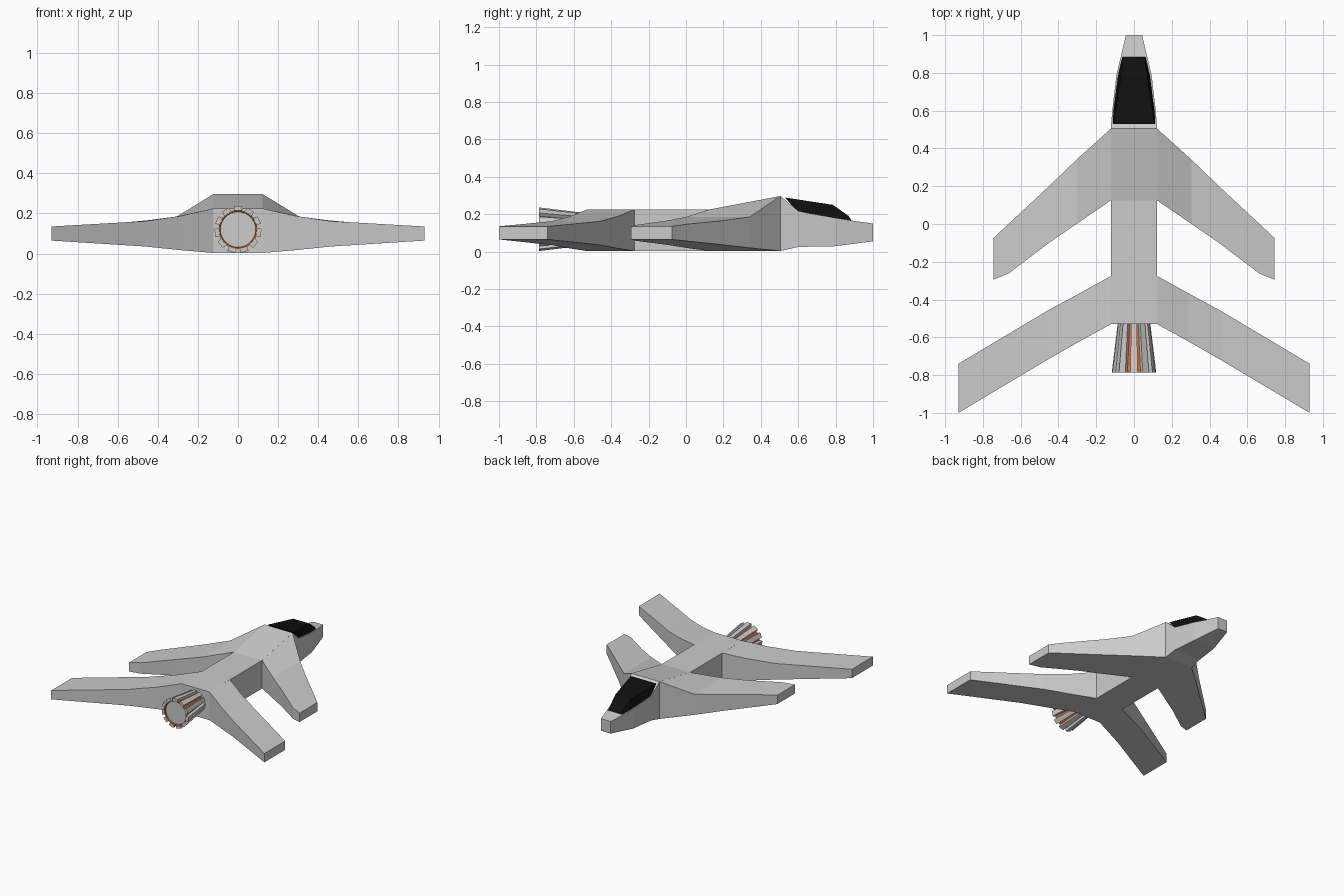
import bpy, bmesh
from math import pi, cos, sin

if "Cube" in bpy.data.objects:
    bpy.data.objects.remove(bpy.data.objects["Cube"])


def make_object(name, bm, colour=None):
    bmesh.ops.recalc_face_normals(bm, faces=bm.faces)
    mesh = bpy.data.meshes.new(name)
    bm.to_mesh(mesh)
    bm.free()
    obj = bpy.data.objects.new(name, mesh)
    bpy.context.collection.objects.link(obj)
    if colour:
        mat = bpy.data.materials.new(name + "_paint")
        mat.diffuse_color = (*colour, 1)
        mat.use_nodes = True
        mat.node_tree.nodes["Principled BSDF"].inputs["Base Color"].default_value = mat.diffuse_color
        mesh.materials.append(mat)
    return obj


def loft(bm, sections):
    """Skin equal-length closed sections and cap both ends."""
    rings = [[bm.verts.new(p) for p in s] for s in sections]
    n = len(rings[0])
    for a, b in zip(rings, rings[1:]):
        for i in range(n):
            j = (i + 1) % n
            bm.faces.new((a[i], a[j], b[j], b[i]))
    bm.faces.new(rings[0])
    bm.faces.new(rings[-1])


def wing(name, stations):
    # station: x, leading y, trailing y, bottom z, top z leading, top z trailing
    bm = bmesh.new()
    loft(bm, [[(x, yl, zb), (x, yt, zb), (x, yt, ztt), (x, yl, ztl)]
              for x, yl, yt, zb, ztl, ztt in stations])
    obj = make_object(name, bm)
    obj.modifiers.new("mirror", 'MIRROR')
    return obj


# Fuselage with nose: y, half width, bottom z, top z
bm = bmesh.new()
loft(bm, [[(-w, y, b), (w, y, b), (w, y, t), (-w, y, t)] for y, w, b, t in [
    (-0.53, 0.123, 0.003, 0.225), (0.125, 0.123, 0.003, 0.225),
    (0.505, 0.123, 0.003, 0.297), (0.6, 0.115, 0.025, 0.215),
    (0.79, 0.093, 0.028, 0.182), (0.885, 0.07, 0.04, 0.166),
    (1.0, 0.043, 0.055, 0.15)]])
make_object("fuselage", bm)

# Canopy: half width, y, z of base then of top
bm = bmesh.new()
loft(bm, [[(-bw, by, bz), (bw, by, bz), (tw, ty, tz), (-tw, ty, tz)]
          for bw, by, bz, tw, ty, tz in [
    (0.11, 0.6, 0.205), (0.085, 0.79, 0.175), (0.062, 0.887, 0.16)] and [
    (0.11, 0.6, 0.205, 0.11, 0.53, 0.289),
    (0.085, 0.79, 0.175, 0.068, 0.785, 0.25),
    (0.062, 0.887, 0.16, 0.057, 0.87, 0.19)]])
make_object("canopy", bm, (0.005, 0.005, 0.005))

# Swept wings
wing("front_wing", [
    (0.122, 0.505, 0.125, 0.003, 0.297, 0.225),
    (0.305, 0.34, 0.0, 0.02, 0.185, 0.185),
    (0.45, 0.2, -0.1, 0.036, 0.166, 0.166),
    (0.665, 0.0, -0.263, 0.057, 0.146, 0.143),
    (0.745, -0.075, -0.295, 0.065, 0.135, 0.135)])
wing("rear_wing", [
    (0.122, -0.275, -0.53, 0.003, 0.225, 0.225),
    (0.285, -0.365, -0.62, 0.017, 0.188, 0.188),
    (0.46, -0.46, -0.72, 0.035, 0.162, 0.162),
    (0.93, -0.74, -1.0, 0.065, 0.135, 0.135)])

# Engine nozzle core (glowing cone) and end disc
ZC = 0.12


def ring(r, y, n=32):
    return [(r * cos(2 * pi * i / n), y, ZC + r * sin(2 * pi * i / n)) for i in range(n)]


bm = bmesh.new()
loft(bm, [ring(0.062, -0.5), ring(0.097, -0.78), ring(0.09, -0.78), ring(0.088, -0.768)])
make_object("nozzle_core", bm, (0.8, 0.16, 0.03))
bm = bmesh.new()
loft(bm, [ring(0.088, -0.76), ring(0.088, -0.772)])
make_object("nozzle_disc", bm)

# Ribs around the nozzle
COUNT = 11
bm = bmesh.new()
for k in range(COUNT):
    a = pi / 2 + 2 * pi * k / COUNT
    sections = []
    for y, r0, r1, w in [(-0.5, 0.055, 0.082, 0.014), (-0.785, 0.094, 0.116, 0.02)]:
        sections.append([(r * cos(a) - s * sin(a), y, ZC + r * sin(a) + s * cos(a))
                         for r, s in [(r0, -w), (r1, -w), (r1, w), (r0, w)]])
    loft(bm, sections)
make_object("nozzle_ribs", bm)
